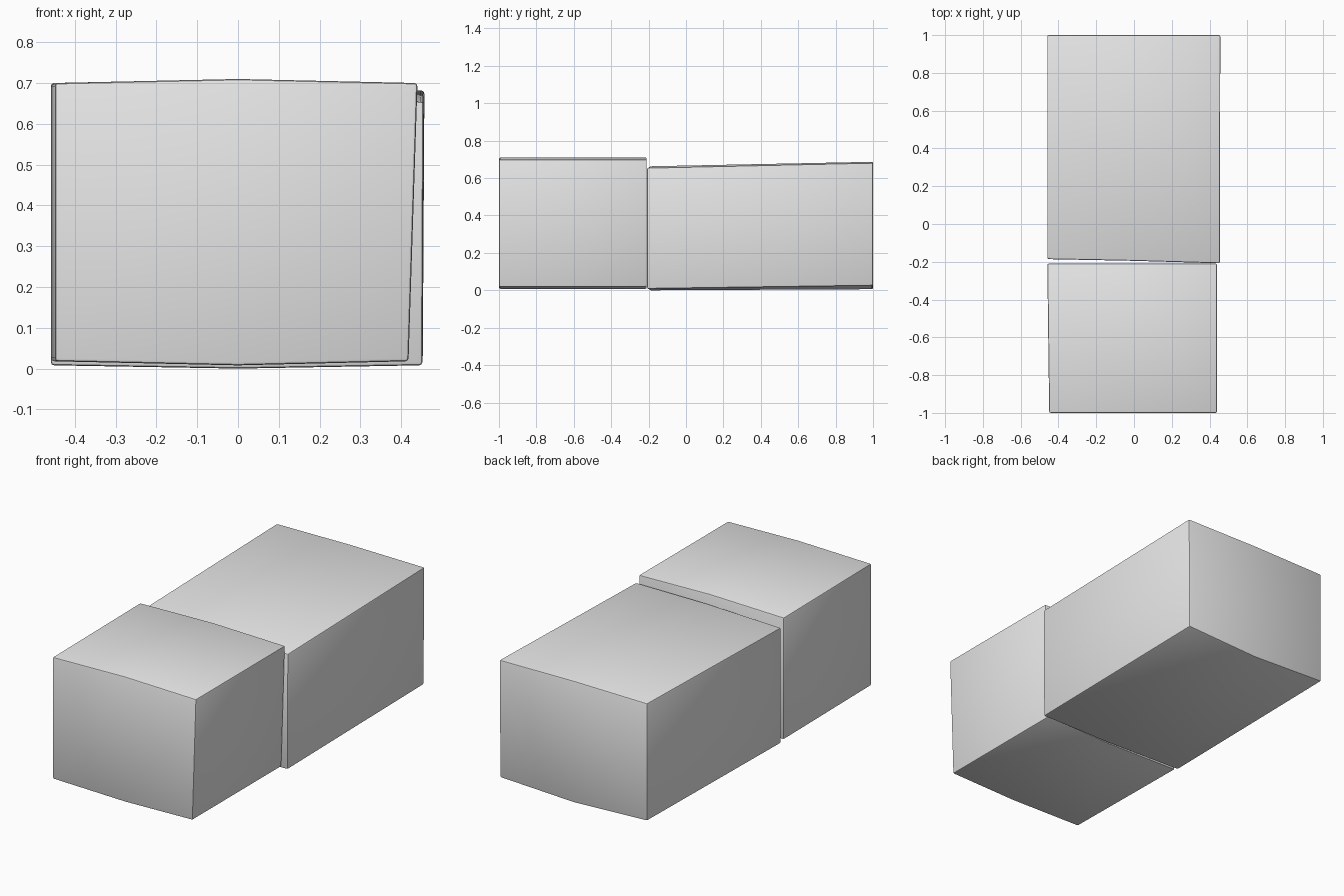
import bpy, bmesh

cube = bpy.data.objects.get("Cube")
if cube:
    bpy.data.objects.remove(cube, do_unlink=True)

grey = bpy.data.materials.new("plain grey")
grey.use_nodes = True
colour = (0.8, 0.8, 0.8, 1)
grey.diffuse_color = colour
grey.node_tree.nodes["Principled BSDF"].inputs["Base Color"].default_value = colour


def loft_block(name, front, back, bevel=0.008):
    """Join two end outlines of (x, y, z) points into a bevelled block."""
    bm = bmesh.new()
    a = [bm.verts.new(p) for p in front]
    b = [bm.verts.new(p) for p in back]
    n = len(a)
    for i in range(n):
        j = (i + 1) % n
        bm.faces.new((a[i], a[j], b[j], b[i]))
    # Each end is two quads meeting at the middle line
    for ring in (a, b):
        bm.faces.new((ring[0], ring[1], ring[4], ring[5]))
        bm.faces.new((ring[1], ring[2], ring[3], ring[4]))
    bmesh.ops.recalc_face_normals(bm, faces=bm.faces)
    mesh = bpy.data.meshes.new(name)
    bm.to_mesh(mesh)
    bm.free()
    mesh.materials.append(grey)
    obj = bpy.data.objects.new(name, mesh)
    bpy.context.collection.objects.link(obj)

    # Rounded outer edges, leaving the shallow middle crease alone
    mod = obj.modifiers.new("edge rounding", "BEVEL")
    mod.width = bevel
    mod.segments = 2
    mod.limit_method = "ANGLE"
    mod.angle_limit = 0.5
    bpy.ops.object.select_all(action="DESELECT")
    obj.select_set(True)
    bpy.context.view_layer.objects.active = obj
    bpy.ops.object.modifier_apply(modifier=mod.name)
    bpy.ops.object.shade_smooth_by_angle(angle=0.6)
    return obj


def outline(left, right, right_low, ys, side, mid):
    """Six-point end outline; side and mid are (bottom, top) heights."""
    yl, ym, yr = ys
    return [(left, yl, side[0]), (0, ym, mid[0]), (right_low, yr, side[0]),
            (right, yr, side[1]), (0, ym, mid[1]), (left, yl, side[1])]


# Short front block, leaning in at one lower side
sides, middle = (0.018, 0.70), (0.008, 0.71)
loft_block("front_block",
           outline(-0.449, 0.44, 0.418, (-1, -1, -1), sides, middle),
           outline(-0.459, 0.44, 0.418, (-0.21, -0.21, -0.21), sides, middle))

# Long rear block, rising slightly towards the back
loft_block("rear_block",
           outline(-0.459, 0.455, 0.452, (-0.186, -0.195, -0.208),
                   (0.008, 0.655), (0.0, 0.663)),
           outline(-0.459, 0.457, 0.453, (1, 1, 1),
                   (0.025, 0.682), (0.006, 0.687)))
